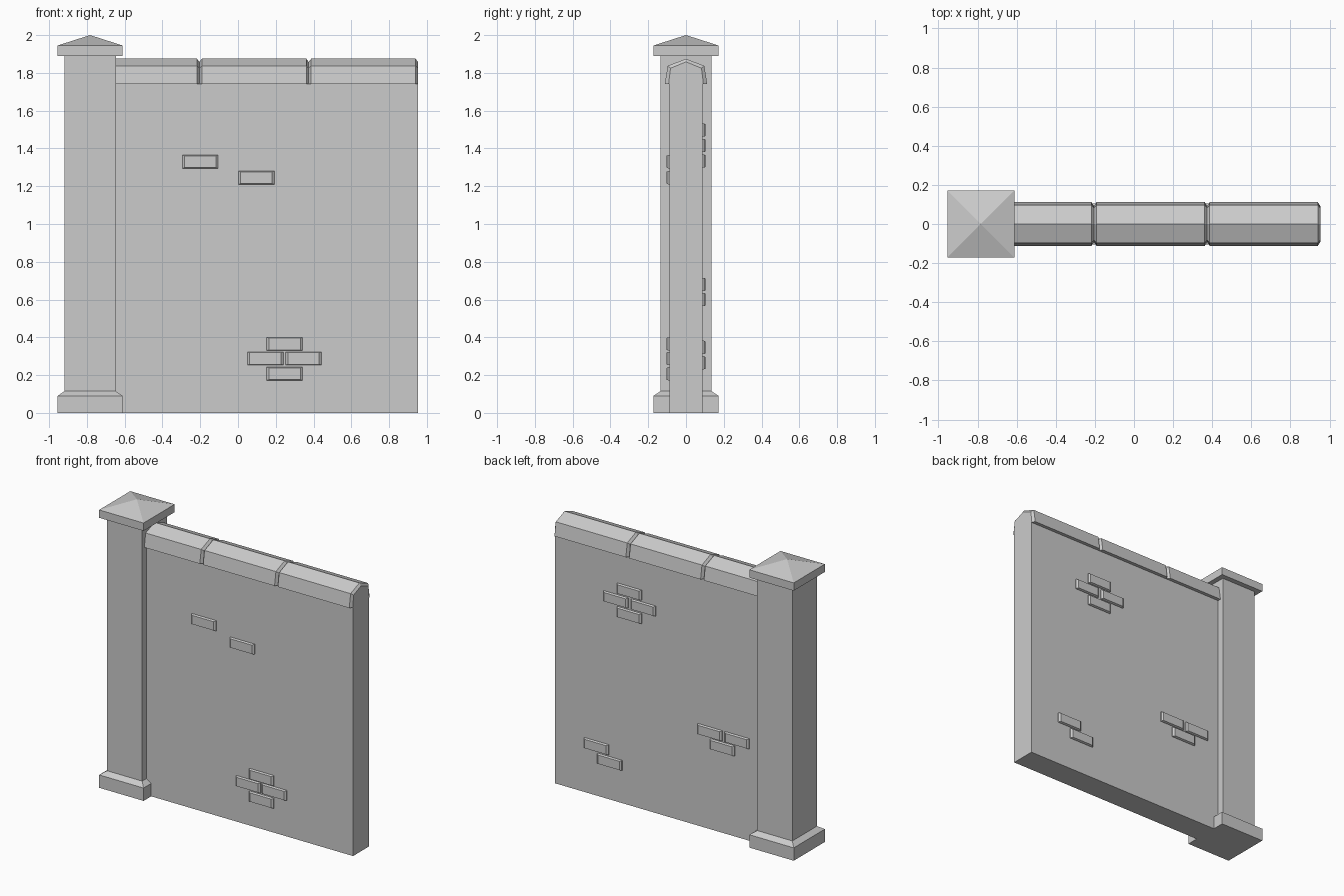
import bpy

if "Cube" in bpy.data.objects:
    bpy.data.objects.remove(bpy.data.objects["Cube"])

def loft(name, rings):
    """Closed solid skinned through equal-length rings of points."""
    n = len(rings[0])
    verts = [p for r in rings for p in r]
    faces = [tuple(reversed(range(n)))]
    for k in range(len(rings) - 1):
        a, b = k * n, (k + 1) * n
        faces += [(a + i, a + (i + 1) % n, b + (i + 1) % n, b + i) for i in range(n)]
    faces.append(tuple(range(len(verts) - n, len(verts))))
    mesh = bpy.data.meshes.new(name)
    mesh.from_pydata(verts, [], faces)
    ob = bpy.data.objects.new(name, mesh)
    bpy.context.collection.objects.link(ob)
    return ob

def square(cx, h, z):
    return [(cx - h, -h, z), (cx + h, -h, z), (cx + h, h, z), (cx - h, h, z)]

PX = -0.783     # pillar centre
END = 0.953     # free end of the wall
T = 0.088       # half wall thickness

# Pillar: plinth with sloped top, then shaft
loft("pillar", [square(PX, h, z) for h, z in
                [(0.172, 0), (0.172, 0.09), (0.136, 0.115), (0.136, 1.895)]])

# Pillar cap: slab with pyramid top
cap = loft("pillar_cap", [square(PX, 0.172, 1.89), square(PX, 0.172, 1.945)])
bm_verts = [v.co[:] for v in cap.data.vertices] + [(PX, 0, 2.0)]
bm_faces = [tuple(p.vertices) for p in cap.data.polygons][:-1]
bm_faces += [(4 + i, 4 + (i + 1) % 4, 8) for i in range(4)]
cap.data.clear_geometry()
cap.data.from_pydata(bm_verts, [], bm_faces)

# Wall panel
loft("wall", [[(x, -T, 0), (x, T, 0), (x, T, 1.75), (x, -T, 1.75)] for x in (PX, END)])

# Coping stones: five-sided profile with chamfered ends
OUTER = [(-0.112, 1.742), (0.112, 1.742), (0.097, 1.837), (0, 1.875), (-0.097, 1.837)]
INNER = [(-0.092, 1.742), (0.092, 1.742), (0.082, 1.825), (0, 1.858), (-0.082, 1.825)]
C = 0.013
step = (END - PX) / 3
for i in range(3):
    a, b = PX + i * step, PX + (i + 1) * step
    loft(f"coping_stone_{i + 1}", [[(x, y, z) for y, z in prof] for x, prof in
         [(a, INNER), (a + C, OUTER), (b - C, OUTER), (b, INNER)]])

# Raised bricks on both faces
def brick(name, x, z, side):
    rings = []
    for w, h, y in [(0.095, 0.035, T - 0.01), (0.095, 0.035, T + 0.006), (0.083, 0.031, T + 0.016)]:
        ring = [(x - w, side * y, z - h), (x + w, side * y, z - h),
                (x + w, side * y, z + h), (x - w, side * y, z + h)]
        rings.append(ring if side < 0 else ring[::-1])
    loft(name, rings)

FRONT = [(-0.2, 1.33), (0.097, 1.245), (0.247, 0.365), (0.145, 0.288), (0.347, 0.288), (0.247, 0.207)]
BACK = [(0.375, 1.497), (0.479, 1.415), (0.265, 1.415), (0.375, 1.333), (-0.25, 0.68),
        (-0.46, 0.68), (-0.347, 0.6), (0.629, 0.347), (0.527, 0.265)]
for label, side, spots in (("front", -1, FRONT), ("back", 1, BACK)):
    for i, (x, z) in enumerate(spots):
        brick(f"{label}_brick_{i + 1}", x, z, side)
